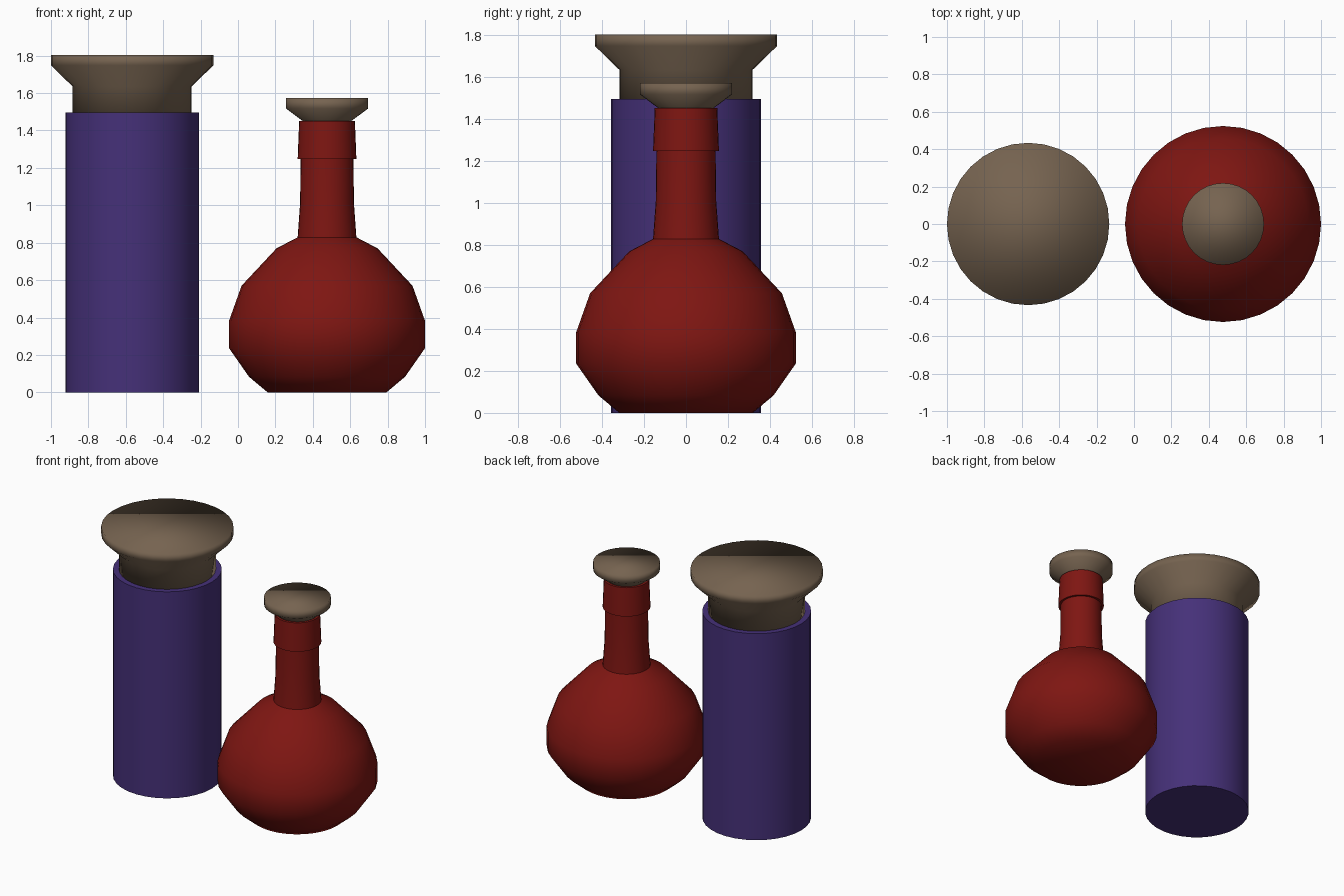
import bpy, bmesh, math

if "Cube" in bpy.data.objects:
    bpy.data.objects.remove(bpy.data.objects["Cube"])

SIDES = 32


def material(name, rgb):
    mat = bpy.data.materials.new(name)
    mat.diffuse_color = (*rgb, 1)
    mat.use_nodes = True
    mat.node_tree.nodes["Principled BSDF"].inputs["Base Color"].default_value = mat.diffuse_color
    return mat


def lathe(name, x, profile, mat, angle):
    """Closed turned solid from (radius, height) points, listed bottom to top."""
    bm = bmesh.new()
    rings = []
    for r, z in profile:
        rings.append([bm.verts.new((r * math.cos(2 * math.pi * i / SIDES),
                                    r * math.sin(2 * math.pi * i / SIDES), z))
                      for i in range(SIDES)])
    for low, high in zip(rings, rings[1:]):
        for i in range(SIDES):
            j = (i + 1) % SIDES
            bm.faces.new((low[i], low[j], high[j], high[i]))
    bm.faces.new(rings[0][::-1])
    bm.faces.new(rings[-1])
    mesh = bpy.data.meshes.new(name)
    bm.to_mesh(mesh)
    bm.free()
    mesh.materials.append(mat)
    obj = bpy.data.objects.new(name, mesh)
    obj.location.x = x
    bpy.context.collection.objects.link(obj)
    bpy.ops.object.select_all(action='DESELECT')
    obj.select_set(True)
    bpy.context.view_layer.objects.active = obj
    bpy.ops.object.shade_smooth_by_angle(angle=math.radians(angle))
    return obj


purple = material("purple_glass", (0.06, 0.03, 0.19))
red = material("red_glass", (0.21, 0.008, 0.006))
cork = material("cork", (0.18, 0.125, 0.08))

# Tall jar and its flared stopper
JAR_X, FLASK_X = -0.566, 0.476
lathe("tall_jar", JAR_X, [(0.357, 0), (0.357, 1.495)], purple, 40)
lathe("jar_stopper", JAR_X,
      [(0.318, 1.48), (0.318, 1.635), (0.434, 1.748), (0.434, 1.803)], cork, 180)

# Round flask with neck and stepped collar
lathe("round_flask", FLASK_X,
      [(0.318, 0), (0.417, 0.083), (0.524, 0.236), (0.524, 0.382),
       (0.457, 0.57), (0.27, 0.77), (0.157, 0.829), (0.144, 1.01),
       (0.141, 1.247), (0.157, 1.247), (0.149, 1.452)], red, 42)

# Small stopper, tapering into the flask neck
lathe("flask_stopper", FLASK_X,
      [(0.12, 1.43), (0.132, 1.452), (0.219, 1.517), (0.219, 1.573)], cork, 180)
